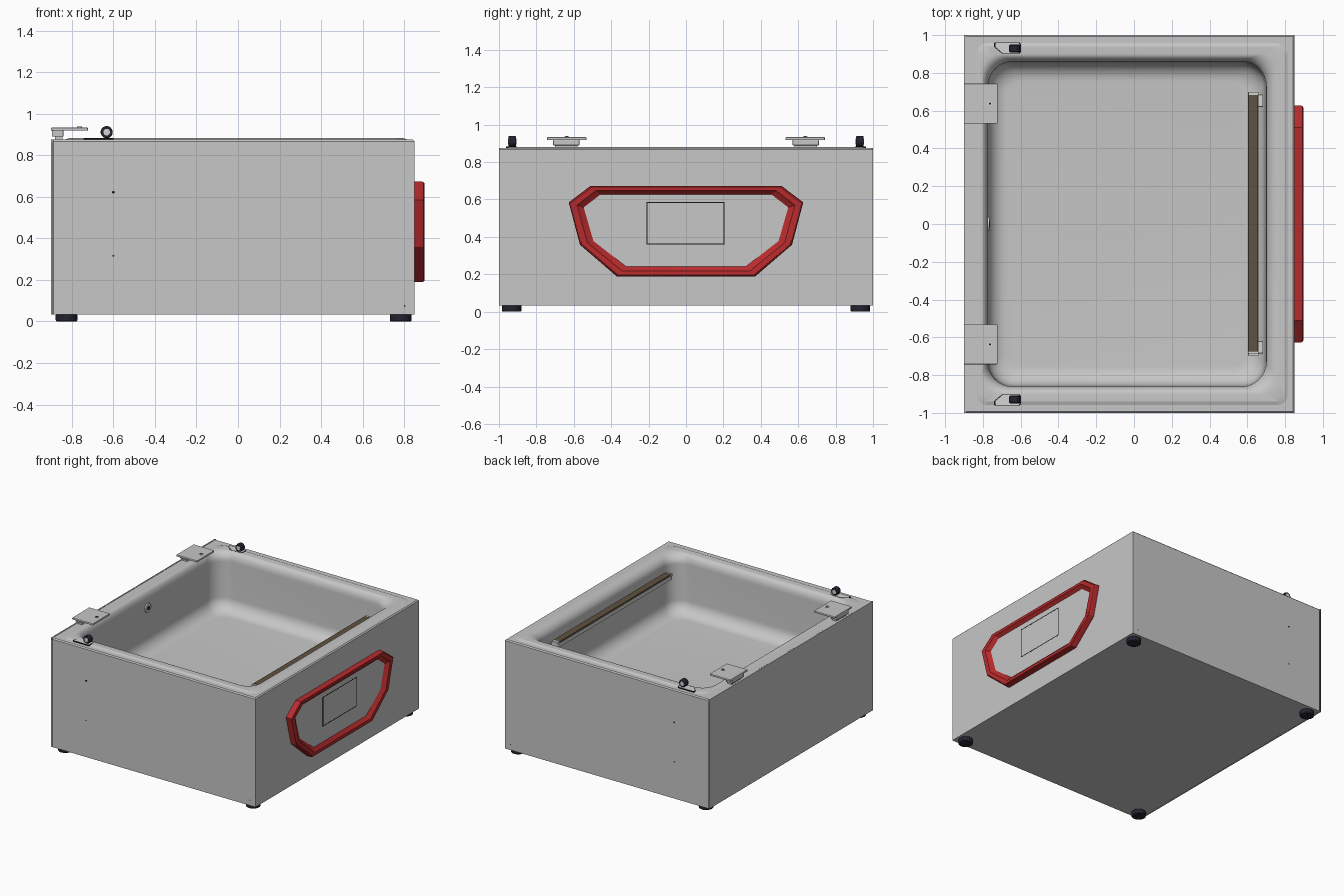
import bpy, bmesh, math
from mathutils import Matrix, Vector

if "Cube" in bpy.data.objects:
    bpy.data.objects.remove(bpy.data.objects["Cube"], do_unlink=True)


def material(name, rgb):
    m = bpy.data.materials.new(name)
    m.use_nodes = True
    m.diffuse_color = (*rgb, 1)
    m.node_tree.nodes["Principled BSDF"].inputs["Base Color"].default_value = (*rgb, 1)
    return m


GREY = material("housing grey", (0.57, 0.57, 0.57))
STEEL = material("light steel", (0.66, 0.66, 0.65))
RED = material("frame red", (0.48, 0.024, 0.026))
RUBBER = material("dark rubber", (0.016, 0.017, 0.029))
BROWN = material("sealing strip brown", (0.115, 0.085, 0.05))
BLACK = material("seam black", (0.008, 0.008, 0.01))


def finish(name, bm, mat, smooth=None, bevel=0):
    bmesh.ops.recalc_face_normals(bm, faces=bm.faces)
    me = bpy.data.meshes.new(name)
    bm.to_mesh(me)
    bm.free()
    ob = bpy.data.objects.new(name, me)
    bpy.context.collection.objects.link(ob)
    me.materials.append(mat)
    if bevel:
        mod = ob.modifiers.new("bevel", "BEVEL")
        mod.width, mod.segments = bevel, 2
    if smooth:
        bpy.context.view_layer.objects.active = ob
        ob.select_set(True)
        bpy.ops.object.shade_smooth_by_angle(angle=math.radians(smooth))
        ob.select_set(False)
    return ob


def box(name, x, y, z, mat, bevel=0):
    bm = bmesh.new()
    size = Vector((x[1] - x[0], y[1] - y[0], z[1] - z[0]))
    mid = Vector((x[0] + x[1], y[0] + y[1], z[0] + z[1])) / 2
    bmesh.ops.create_cube(bm, size=1, matrix=Matrix.Translation(mid) @ Matrix.Diagonal((*size, 1)))
    return finish(name, bm, mat, bevel=bevel)


def cylinder(name, centre, r, depth, axis, mat, bevel=0, sides=32):
    bm = bmesh.new()
    rot = Vector((0, 0, 1)).rotation_difference(Vector(axis)).to_matrix().to_4x4()
    bmesh.ops.create_cone(bm, cap_ends=True, segments=sides, radius1=r, radius2=r, depth=depth,
                          matrix=Matrix.Translation(centre) @ rot)
    return finish(name, bm, mat, 40, bevel)


def loft(name, rings, mat, smooth=None, caps=(True, True), wrap=False):
    """Skin a list of equal-length closed rings."""
    bm = bmesh.new()
    vs = [[bm.verts.new(p) for p in ring] for ring in rings]
    n = len(rings[0])
    pairs = list(zip(vs, vs[1:])) + ([(vs[-1], vs[0])] if wrap else [])
    for a, b in pairs:
        for i in range(n):
            bm.faces.new((a[i], a[(i + 1) % n], b[(i + 1) % n], b[i]))
    for cap, ring in zip(caps, (vs[0], vs[-1])):
        if cap:
            bm.faces.new(ring)
    return finish(name, bm, mat, smooth)


def round_rect(x0, x1, h, r, z, n=8):
    pts = []
    corners = ((x1 - r, h - r), (x0 + r, h - r), (x0 + r, r - h), (x1 - r, r - h))
    for k, (cx, cy) in enumerate(corners):
        for i in range(n + 1):
            a = math.pi / 2 * (k + i / n)
            pts.append((cx + r * math.cos(a), cy + r * math.sin(a), z))
    return pts


# Flat-sided outer shell, open at the top
RIM = round_rect(-0.833, 0.815, 0.959, 0.06, 0.875)
loft("outer_shell", [round_rect(-0.889, 0.85, 1.0, 0.002, 0.033),
                     round_rect(-0.889, 0.85, 1.0, 0.002, 0.867),
                     round_rect(-0.889, 0.842, 0.992, 0.002, 0.875), RIM], GREY, caps=(True, False))

# Raised lip and rounded basin
FLOOR = 0.44
rings = [RIM, round_rect(-0.814, 0.796, 0.94, 0.05, 0.882)]
for i in range(9):                                   # rolled edge, wider at the front
    a = math.pi / 2 * i / 8
    d = math.sin(a)
    rings.append(round_rect(-0.808 + 0.035 * d, 0.77 - 0.07 * d, 0.90 - 0.04 * d, 0.10 + 0.03 * d,
                            0.812 + 0.07 * math.cos(a)))
for i in range(9):                                   # fillet down to the floor
    a = math.pi / 2 * i / 8
    d = 0.10 * (1 - math.cos(a))
    rings.append(round_rect(-0.772 + d, 0.692 - d, 0.856 - d, 0.13 - 0.5 * d,
                            FLOOR + 0.10 * (1 - math.sin(a))))
loft("basin", rings, GREY, 18, caps=(False, True))

# Rear panel with a dark joint
box("rear_panel", (-0.9, -0.8905), (-1, 1), (0.033, 0.876), GREY)
box("rear_panel_joint", (-0.8925, -0.8885), (-1.0004, 1.0004), (0.037, 0.862), BLACK)

# Red eight-sided control frame around a raised grey panel
half_out = [(0.51, 0.673), (0.627, 0.585), (0.567, 0.358), (0.37, 0.189)]
half_in = [(0.458, 0.626), (0.547, 0.558), (0.495, 0.378), (0.32, 0.242)]


def mirrored(pts):
    return pts + [(-y, z) for y, z in reversed(pts)]


outer, inner = mirrored(half_out), mirrored(half_in)
profile = [(0, 0.848), (0.0, 0.884), (0.05, 0.893), (0.14, 0.897),
           (0.55, 0.895), (0.66, 0.888), (1, 0.872), (1, 0.848)]
loft("control_frame", [[(x, a[0] + (b[0] - a[0]) * t, a[1] + (b[1] - a[1]) * t)
                        for a, b in zip(outer, inner)] for t, x in profile],
     RED, 25, caps=(False, False), wrap=True)
loft("control_panel", [[(x, y, z) for y, z in inner] for x in (0.849, 0.872)], GREY)

# Display outline
w = 0.005
for name, y, z in (("top", (-0.21, 0.205), (0.587 - w, 0.587)), ("bottom", (-0.21, 0.205), (0.36, 0.36 + w)),
                   ("left", (0.205 - w, 0.205), (0.36, 0.587)), ("right", (-0.21, -0.21 + w), (0.36, 0.587))):
    box("display_outline_" + name, (0.871, 0.873), y, z, BLACK)

# Sealing bar with brown strip
box("sealing_bar", (0.603, 0.66), (-0.695, 0.70), (0.76, 0.79), STEEL, 0.003)
box("sealing_strip", (0.606, 0.657), (-0.675, 0.682), (0.788, 0.802), BROWN)

# Suction port on the rear wall of the basin
cylinder("suction_port", (-0.773, 0, 0.76), 0.036, 0.016, (1, 0, 0), STEEL, 0.004)
cylinder("suction_port_hole", (-0.764, 0, 0.76), 0.015, 0.004, (1, 0, 0), RUBBER)

for s, side in ((1, "left"), (-1, "right")):
    def span(a, b):
        return tuple(sorted((s * a, s * b)))

    # Bar ends and brackets
    box("bar_end_" + side, (0.605, 0.658), span(0.683, 0.698), (0.785, 0.803), STEEL)
    box("bar_bracket_" + side, (0.655, 0.684), span(0.62, 0.685), (0.74, 0.775), STEEL, 0.004)

    # Lid hinges: plate, underside step, foot block and screw
    box("hinge_plate_" + side, (-0.9, -0.722), span(0.532, 0.743), (0.918, 0.933), GREY, 0.004)
    box("hinge_step_" + side, (-0.895, -0.84), span(0.57, 0.71), (0.89, 0.919), GREY, 0.003)
    box("hinge_foot_" + side, (-0.88, -0.845), span(0.58, 0.70), (0.87, 0.892), GREY)
    cylinder("hinge_screw_" + side, (-0.762, s * 0.637, 0.934), 0.012, 0.007, (0, 0, 1), STEEL)
    cylinder("hinge_screw_socket_" + side, (-0.762, s * 0.637, 0.9375), 0.006, 0.002, (0, 0, 1), BLACK, sides=6)

    # Lid rollers on tapered slot plates lying flush with the lip
    shape = [(-0.742, 0.957), (-0.742, 0.938), (-0.70, 0.903), (-0.605, 0.903), (-0.598, 0.912),
             (-0.598, 0.95), (-0.605, 0.962), (-0.735, 0.962)]
    cx, cy = -0.665, 0.934
    for label, k, top, mat in (("slot_edge_", 1.0, 0.8827, BLACK), ("slot_plate_", 0.9, 0.8837, STEEL)):
        loft(label + side, [[(cx + (x - cx) * k, s * (cy + (y - cy) * k), z) for x, y in shape]
                            for z in (0.874, top)], mat)
    cylinder("roller_" + side, (-0.632, s * 0.929, 0.911), 0.029, 0.04, (0, 1, 0), RUBBER, 0.005)
    cylinder("roller_hub_" + side, (-0.632, s * 0.929, 0.911), 0.016, 0.044, (0, 1, 0), STEEL)

    # Rubber feet
    for x, end in ((-0.825, "rear"), (0.783, "front")):
        cylinder(f"foot_{end}_{side}", (x, s * 0.932, 0.018), 0.052, 0.036, (0, 0, 1), RUBBER, 0.006)

    # Screws on the side walls
    for i, (x, z, r) in enumerate(((-0.6, 0.622, 0.007), (-0.6, 0.316, 0.005), (0.802, 0.075, 0.004))):
        cylinder(f"side_screw_{i + 1}_{side}", (x, s * 1.0, z), r, 0.002, (0, 1, 0), BLACK, sides=12)
